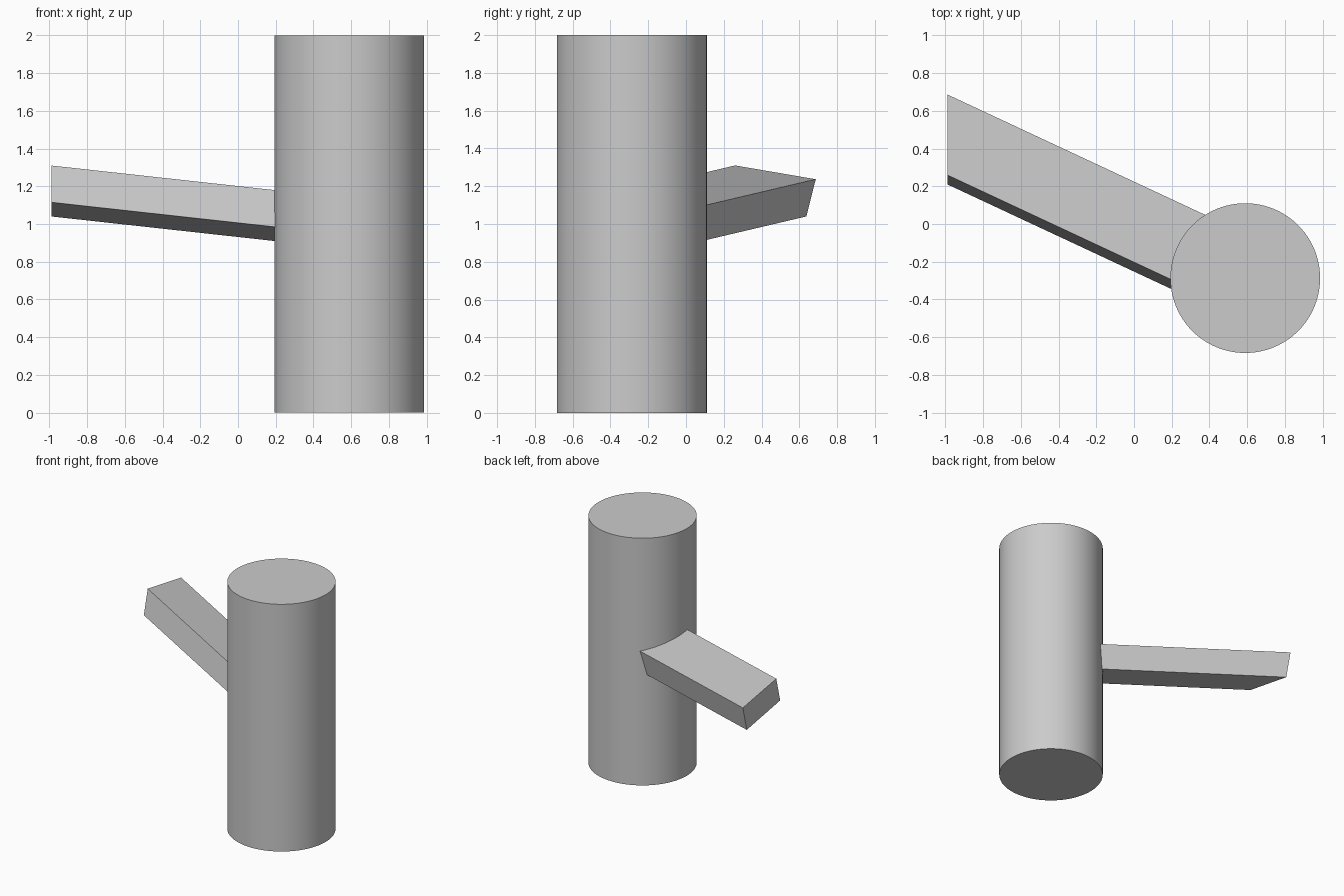
import bpy
import bmesh
import math
from mathutils import Vector

if "Cube" in bpy.data.objects:
    bpy.data.objects.remove(bpy.data.objects["Cube"], do_unlink=True)

# One plain grey for the whole model
grey = bpy.data.materials.new("plain_grey")
grey.use_nodes = True
color = (0.6, 0.6, 0.6, 1)
grey.diffuse_color = color
grey.node_tree.nodes["Principled BSDF"].inputs["Base Color"].default_value = color

# Upright round column
bpy.ops.mesh.primitive_cylinder_add(
    vertices=96, radius=0.397, depth=2, location=(0.59, -0.287, 1))
column = bpy.context.object
column.name = "column"
column.data.materials.append(grey)
bpy.ops.object.shade_smooth_by_angle(angle=math.radians(30))

# Sloping rectangular arm: end profile swept into the column
END_X = -0.99
profile = [(0.26, 1.31), (0.21, 1.115), (0.637, 1.04), (0.687, 1.237)]
sweep = Vector((1, -0.467, -0.11)) * 1.49

bm = bmesh.new()
end_face = bm.faces.new([bm.verts.new((END_X, y, z)) for y, z in profile])
swept = bmesh.ops.extrude_face_region(bm, geom=[end_face], use_keep_orig=True)
moved = [v for v in swept["geom"] if isinstance(v, bmesh.types.BMVert)]
bmesh.ops.translate(bm, verts=moved, vec=sweep)
bmesh.ops.recalc_face_normals(bm, faces=bm.faces)
mesh = bpy.data.meshes.new("arm")
bm.to_mesh(mesh)
bm.free()
mesh.materials.append(grey)
arm = bpy.data.objects.new("arm", mesh)
bpy.context.collection.objects.link(arm)
